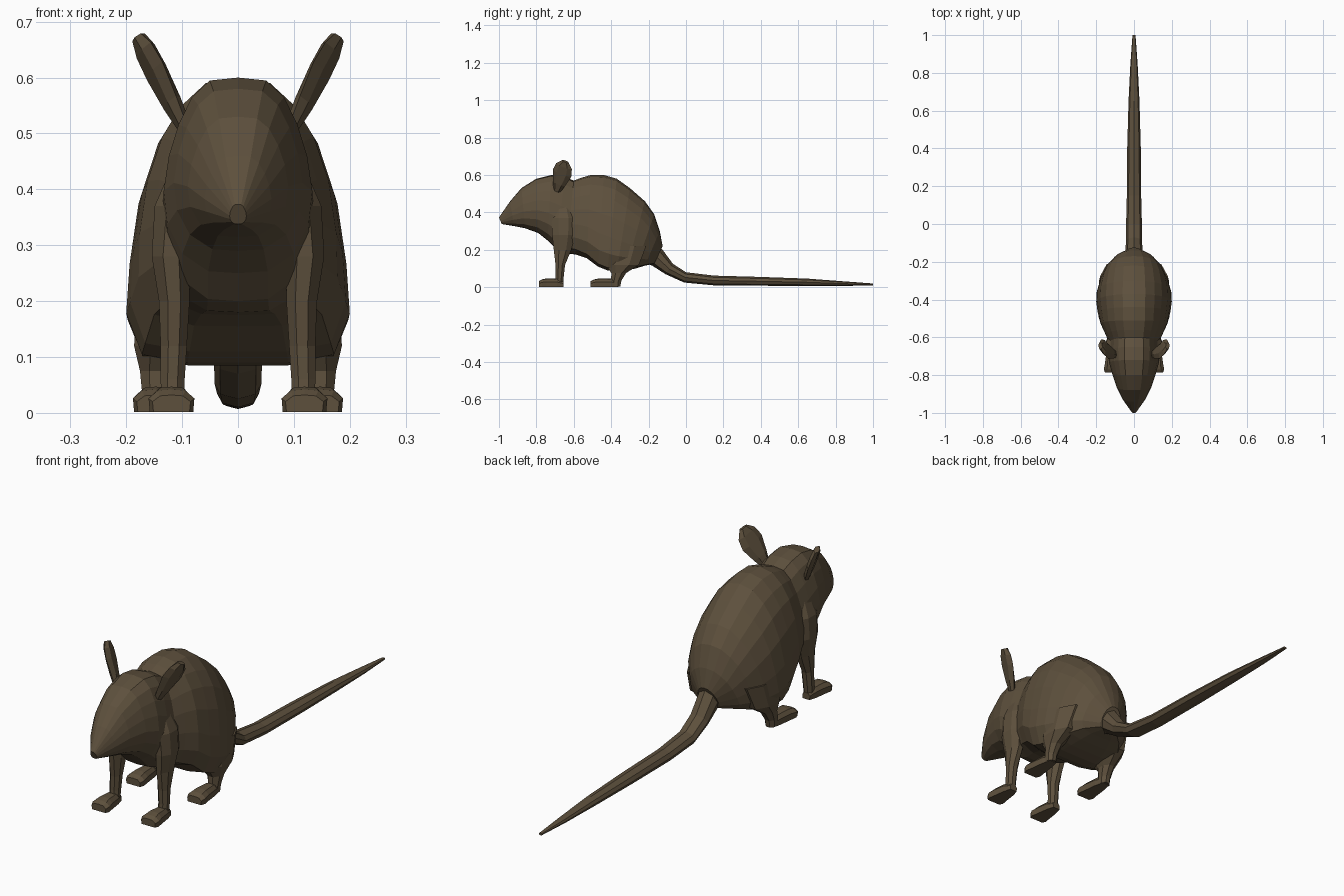
import bpy, bmesh, math
from mathutils import Vector

if "Cube" in bpy.data.objects:
    bpy.data.objects.remove(bpy.data.objects["Cube"])

fur = bpy.data.materials.new("brown fur")
fur.diffuse_color = (0.11, 0.08, 0.046, 1)
fur.use_nodes = True
fur.node_tree.nodes["Principled BSDF"].inputs["Base Color"].default_value = fur.diffuse_color


def loft(name, rings):
    """Skin a list of equal-length rings and cap both ends."""
    bm = bmesh.new()
    vs = [[bm.verts.new(p) for p in r] for r in rings]
    n = len(vs[0])
    for a, b in zip(vs, vs[1:]):
        for i in range(n):
            j = (i + 1) % n
            bm.faces.new((a[i], a[j], b[j], b[i]))
    bm.faces.new(vs[0])
    bm.faces.new(vs[-1])
    bmesh.ops.recalc_face_normals(bm, faces=bm.faces)
    me = bpy.data.meshes.new(name)
    bm.to_mesh(me)
    bm.free()
    me.materials.append(fur)
    ob = bpy.data.objects.new(name, me)
    bpy.context.collection.objects.link(ob)
    return ob


def section(yt, zt, yb, zb, w, half):
    """Upright ring from a half profile of (width factor, height factor)."""
    side = [(w * x, yb + (yt - yb) * t, zb + (zt - zb) * t) for x, t in half]
    return side + [(-x, y, z) for x, y, z in side[-2:0:-1]]


def oval(x, y, z, rx, ry, n=8):
    """Horizontal ring for the legs."""
    return [(x + rx * math.cos(math.tau * (i + .5) / n) * 1.06,
             y + ry * math.sin(math.tau * (i + .5) / n) * 1.06, z) for i in range(n)]


# Body and head: pear-shaped sections blending into rounder head sections
pear = [(0, 1), (.3, .975), (.55, .88), (.74, .76), (.89, .58),
        (.97, .36), (1, .18), (.86, .03), (.45, 0), (0, 0)]
head = [(0, 1), (.38, .985), (.62, .9), (.8, .76), (.93, .6),
        (1, .42), (.95, .25), (.75, .1), (.4, .01), (0, 0)]
spine = [(-.125, .22, -.17, .125, .05), (-.14, .30, -.22, .115, .115),
         (-.17, .39, -.27, .10, .155), (-.22, .46, -.32, .09, .18),
         (-.30, .53, -.37, .085, .197), (-.37, .58, -.42, .09, .20),
         (-.44, .60, -.47, .11, .193), (-.51, .60, -.53, .155, .18),
         (-.56, .585, -.59, .175, .155), (-.60, .57, -.64, .18, .135),
         (-.65, .59, -.69, .20, .135), (-.72, .60, -.74, .25, .133),
         (-.80, .58, -.79, .29, .115), (-.88, .53, -.86, .315, .09),
         (-.94, .46, -.92, .327, .06), (-1, .373, -.985, .338, .015)]
rings = []
for i, s in enumerate(spine):
    k = min(max((i - 6) / 4, 0), 1)
    half = [(a + (c - a) * k, b + (d - b) * k) for (a, b), (c, d) in zip(pear, head)]
    rings.append(section(*s, half))
loft("body_and_head", rings)

# Tail: tapering tube drooping to the ground
tube = [(0, 1), (.75, .82), (1, .5), (.75, .15), (0, 0)]
tail = [(-.16, .24, -.22, .13, .04), (-.125, .20, -.18, .115, .045),
        (-.07, .125, -.11, .07, .043), (0, .08, -.01, .025, .042),
        (.15, .062, .15, .01, .038), (.4, .055, .4, .008, .036),
        (.65, .046, .65, .007, .029), (.85, .031, .85, .007, .019),
        (1, .02, 1, .01, .008)]
loft("tail", [section(*t, tube) for t in tail])

# Legs and feet, both sides
front_leg = [(.09, -.66, .45, .025, .04), (.112, -.655, .37, .038, .065),
             (.12, -.655, .28, .035, .062), (.114, -.66, .2, .028, .048),
             (.115, -.672, .12, .024, .026), (.117, -.675, .06, .022, .022),
             (.117, -.68, .006, .02, .022)]
hind_leg = [(.12, -.32, .22, .06, .11), (.137, -.34, .12, .05, .09),
            (.146, -.36, .075, .03, .04), (.148, -.373, .035, .024, .028),
            (.148, -.375, .004, .022, .024)]
paw = [(0, .03, .018), (.035, .046, .028), (.09, .047, .036), (.115, .042, .041), (.132, .032, .034)]
pad = [(0, 1), (.6, .95), (1, .6), (.95, 0), (0, 0)]

# Ear: thin leaf along a leaning axis
ear = [(0, .02), (.25, .036), (.6, .054), (.84, .046), (1, .02)]
base, tip = Vector((.098, -.69, .515)), Vector((.178, -.645, .672))
axis = tip - base
wide = Vector((.25, 1, -.3))
wide = (wide - axis * wide.dot(axis) / axis.length_squared).normalized()
thick = axis.cross(wide).normalized()

for s, label in ((1, "left"), (-1, "right")):
    def flip(ring):
        return [(s * p[0], p[1], p[2]) for p in ring]

    loft("front_leg_" + label, [flip(oval(*r)) for r in front_leg])
    loft("hind_leg_" + label, [flip(oval(*r)) for r in hind_leg])
    for name, cx, y0, k in (("front_paw_", .119, -.655, 1), ("hind_foot_", .147, -.36, 1.14)):
        loft(name + label, [[(s * (x + cx), y, z) for x, y, z in
                             section(y0 - d * k, h, y0 - d * k, .002, w, pad)] for d, h, w in paw])
    loft("ear_" + label, [flip([base + axis * u
                                + wide * w * math.cos(math.tau * i / 6)
                                + thick * min(.015, w * .6) * math.sin(math.tau * i / 6)
                                for i in range(6)]) for u, w in ear])
